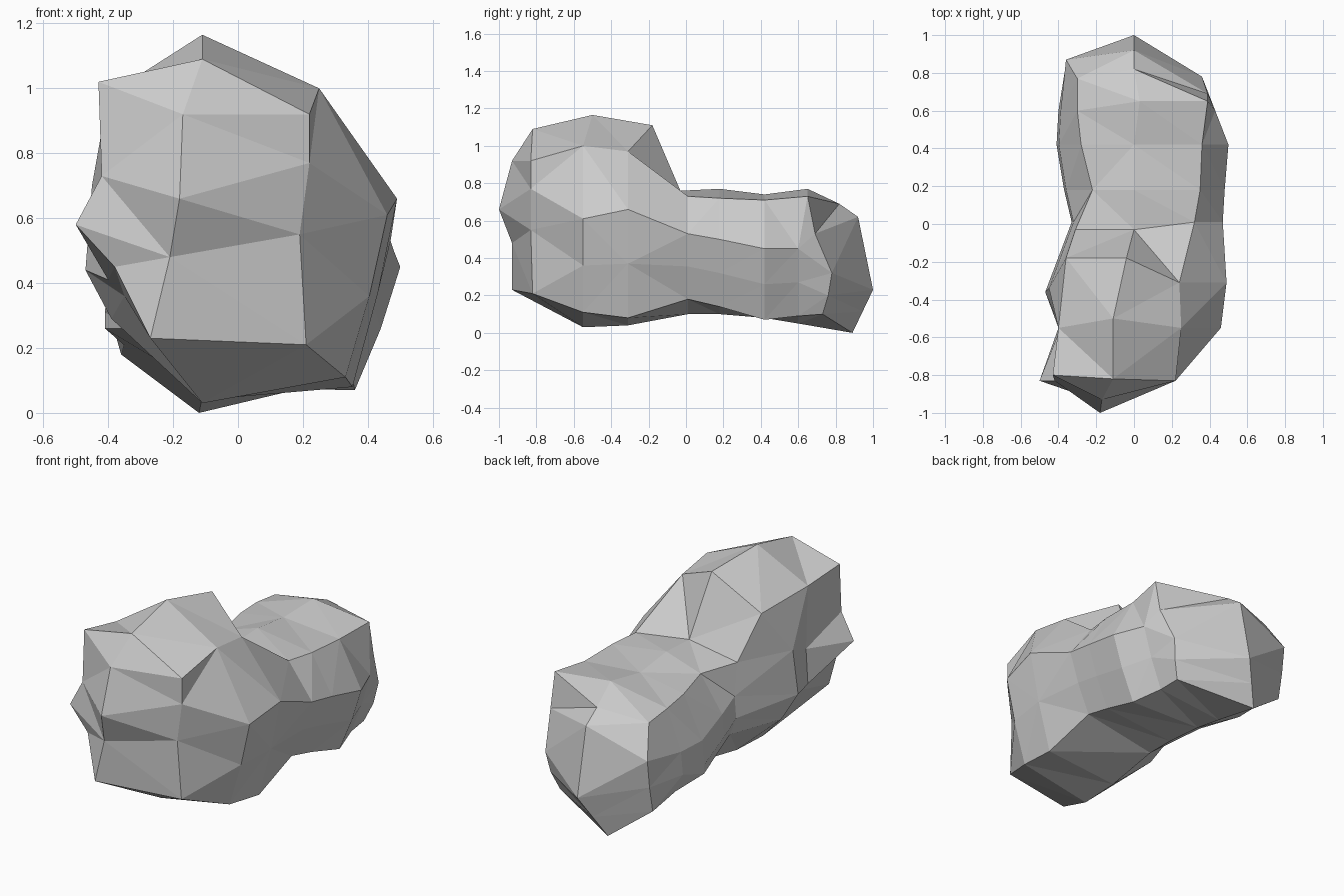
import bpy, bmesh

# Ring order: top, right shoulder, right side, right mid, right low,
#             bottom, left low, left mid, left side, left shoulder
FRONT_RING = [(-0.11, -0.82, 1.09), (0.22, -0.83, 0.92), (0.22, -0.83, 0.77),
              (0.19, -0.83, 0.55), (0.21, -0.82, 0.21), (-0.27, -0.93, 0.23),
              (-0.38, -0.84, 0.45), (-0.50, -0.83, 0.58), (-0.42, -0.83, 0.73),
              (-0.43, -0.80, 1.02)]
BACK_RING = [(0.0, 0.82, 0.69), (0.39, 0.69, 0.53), (0.36, 0.78, 0.32),
             (0.34, 0.76, 0.20), (0.30, 0.73, 0.10), (-0.12, 0.89, 0.0),
             (-0.36, 0.82, 0.18), (-0.36, 0.85, 0.33), (-0.36, 0.87, 0.49),
             (-0.30, 0.77, 0.66)]
# Middle cross-sections:
# y, top x, top z, shoulder left/right x, shoulder z, side left/right x, side z, low z, bottom z
SECTIONS = [
    (-0.55, -0.11, 1.165, -0.40, 0.25, 1.00, -0.40, 0.46, 0.61, 0.11, 0.03),
    (-0.31, -0.04, 1.11, -0.36, 0.24, 0.97, -0.46, 0.49, 0.66, 0.08, 0.04),
    (0.01, 0.00, 0.76, -0.31, 0.32, 0.73, -0.33, 0.47, 0.53, 0.18, 0.10),
    (0.18, 0.00, 0.77, -0.22, 0.35, 0.72, -0.37, 0.48, 0.50, 0.14, 0.10),
    (0.42, 0.00, 0.74, -0.28, 0.36, 0.71, -0.41, 0.50, 0.45, 0.07, 0.08),
    (0.60, 0.03, 0.77, -0.30, 0.39, 0.73, -0.40, 0.43, 0.45, 0.09, 0.05),
]
# Ridge points closing each end, top to bottom
FRONT = [(-0.17, -0.93, 0.92), (-0.18, -1.0, 0.66), (-0.21, -0.93, 0.48)]
BACK = [(0.0, 0.92, 0.62), (0.0, 1.0, 0.23), (-0.06, 0.945, 0.115)]


def section(y, xt, zt, sl, sr, zs, xl, xr, zm, zl, zb):
    zc = (zm + zl) / 2
    pts = [(xt, zt), (sr, zs), (xr, zm), (xr * 0.88, zc), (xr * 0.72, zl), (-0.11, zb),
           (xl * 0.88, zl + 0.12), (xl, zc + 0.05), (xl * 0.97, zm), (sl, zs - 0.02)]
    return [(x, y, z) for x, z in pts]


def face(bm, verts):
    verts = list(dict.fromkeys(verts))
    if len(verts) > 2:
        bm.faces.new(verts)


def cap(bm, ring, ridge):
    col = [ring[0]] + [bm.verts.new(p) for p in ridge] + [ring[5], ring[5]]
    for side in (ring[:6], [ring[0]] + ring[:4:-1]):
        for i in range(5):
            face(bm, [side[i], side[i + 1], col[i + 1], col[i]])


# Rock body
bm = bmesh.new()
outlines = [FRONT_RING] + [section(*s) for s in SECTIONS] + [BACK_RING]
rings = [[bm.verts.new(p) for p in o] for o in outlines]
for a, b in zip(rings, rings[1:]):
    for i in range(10):
        j = (i + 1) % 10
        face(bm, [a[i], a[j], b[j], b[i]])
cap(bm, rings[0], FRONT)
cap(bm, rings[-1], BACK)

# Chips: step behind the hump, left bulge and undercut, rear shelf
rings[1][0].co.y = -0.50
rings[1][6].co = (-0.35, -0.55, 0.36)
rings[2][0].co.y = rings[2][9].co.y = -0.18
rings[2][6].co = (-0.39, -0.32, 0.29)
rings[2][7].co = (-0.47, -0.36, 0.44)
rings[2][8].co = (-0.45, -0.34, 0.70)
rings[3][0].co.y = rings[3][9].co.y = -0.03
rings[5][6].co = (-0.41, 0.42, 0.26)
rings[6][0].co.y = rings[6][1].co.y = 0.65
rings[6][9].co.z = 0.68

bmesh.ops.triangulate(bm, faces=bm.faces[:], quad_method='SHORT_EDGE')
bmesh.ops.recalc_face_normals(bm, faces=bm.faces[:])
mesh = bpy.data.meshes.new("rock")
bm.to_mesh(mesh)
bm.free()
rock = bpy.data.objects.new("rock", mesh)
bpy.context.collection.objects.link(rock)
